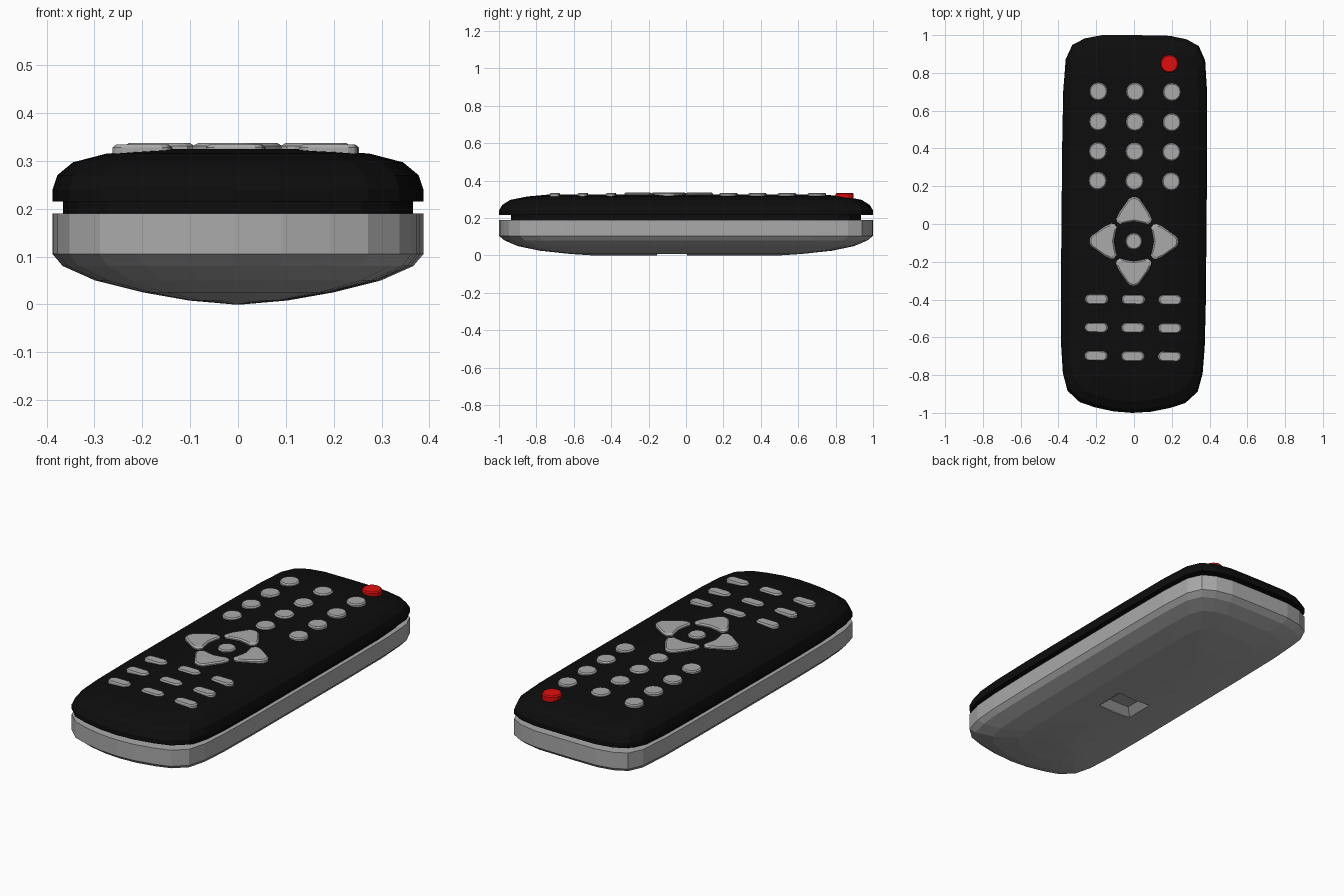
import bpy, bmesh
from math import sin, cos, pi, radians
from mathutils import Matrix

if "Cube" in bpy.data.objects:
    bpy.data.objects.remove(bpy.data.objects["Cube"])

# the whole handset is turned very slightly on its base
TURN = Matrix.Rotation(radians(-0.5), 4, 'Z')


def material(name, rgb):
    m = bpy.data.materials.new(name)
    m.use_nodes = True
    m.diffuse_color = (*rgb, 1)
    bsdf = m.node_tree.nodes["Principled BSDF"]
    bsdf.inputs["Base Color"].default_value = (*rgb, 1)
    bsdf.inputs["Roughness"].default_value = 0.6
    return m


black = material("black plastic", (0.004, 0.004, 0.004))
grey = material("grey plastic", (0.4, 0.4, 0.4))
red = material("power red", (0.75, 0.004, 0.004))


def loft(name, outline, rings, mat, centre=(0, 0)):
    """Stack scaled copies of an outline; rings hold (z, x scale, y scale)."""
    bm = bmesh.new()
    loops = [[bm.verts.new((centre[0] + x * sx, centre[1] + y * sy, z)) for x, y in outline]
             for z, sx, sy in rings]
    n = len(outline)
    for low, high in zip(loops, loops[1:]):
        for i in range(n):
            j = (i + 1) % n
            bm.faces.new((low[i], low[j], high[j], high[i]))
    bm.faces.new(loops[0][::-1])
    bm.faces.new(loops[-1])
    bmesh.ops.recalc_face_normals(bm, faces=bm.faces)
    bm.transform(TURN)
    mesh = bpy.data.meshes.new(name)
    bm.to_mesh(mesh)
    bm.free()
    mesh.materials.append(mat)
    ob = bpy.data.objects.new(name, mesh)
    bpy.context.collection.objects.link(ob)
    return ob


def mirrored(half):
    """Close a right-hand half outline (listed bottom to top) across x = 0."""
    return half + [(-x, y) for x, y in reversed(half) if x > 0]


# handset outline, lower end bowed and upper end flatter
body = mirrored([(0, -1), (0.1, -0.993), (0.2, -0.972), (0.28, -0.945), (0.345, -0.885),
                 (0.37, -0.79), (0.38, -0.65), (0.384, -0.4), (0.384, 0.4), (0.381, 0.7),
                 (0.369, 0.87), (0.335, 0.945), (0.27, 0.98), (0.18, 0.998), (0, 1)])

lower = loft("lower_shell", body,
             [(0, 0.02, 0.5), (0.008, 0.26, 0.62), (0.025, 0.51, 0.78), (0.05, 0.77, 0.9),
              (0.08, 0.945, 0.97), (0.105, 1, 1), (0.19, 1, 1)], grey)
loft("seam", body, [(0.17, 0.945, 0.935), (0.23, 0.945, 0.935)], black)
loft("upper_shell", body,
     [(0.215, 1, 1), (0.24, 1, 1), (0.27, 0.975, 0.982), (0.297, 0.89, 0.94),
      (0.315, 0.71, 0.85), (0.325, 0.4, 0.74)], black)

# tapered finger catch cut into the underside
rect = [(-0.1, -0.08), (0.1, -0.08), (0.1, 0.08), (-0.1, 0.08)]
cutter = loft("catch_cutter", rect, [(-0.02, 1, 1), (0.006, 1, 1), (0.04, 0.6, 0.55)],
              grey, (0, -0.075))
cut = lower.modifiers.new("finger_catch", 'BOOLEAN')
cut.object = cutter
cut.operation = 'DIFFERENCE'
cut.solver = 'EXACT'
bpy.context.view_layer.objects.active = lower
bpy.ops.object.modifier_apply(modifier=cut.name)
bpy.data.objects.remove(cutter)


def button(name, outline, centre, top=0.334, mat=grey):
    loft(name, outline, [(0.29, 1, 1), (top - 0.006, 1, 1), (top, 0.88, 0.88)], mat, centre)


def ring(r, n=16):
    return [(r * cos(2 * pi * i / n), r * sin(2 * pi * i / n)) for i in range(n)]


# round keys
columns = (-0.195, 0, 0.195)
disc = ring(0.048)
button("power_button", disc, (0.18, 0.85), 0.335, red)
for r, y in enumerate((0.7, 0.54, 0.383, 0.227)):
    for c, x in enumerate(columns):
        button(f"number_button_{r}_{c}", disc, (x, y))

# long rounded keys
pill = [(x + (0.036 if x > 0 else -0.036), y) for x, y in
        [(0.026 * cos(a), 0.026 * sin(a)) for a in [(i + 0.5) * pi / 6 for i in range(12)]]]
for r, y in enumerate((-0.4, -0.55, -0.7)):
    for c, x in enumerate(columns):
        button(f"function_button_{r}_{c}", pill, (x, y))

# direction pad: one arrow key turned four ways about the middle key
pad = (0, -0.092)
button("select_button", ring(0.044), pad, 0.336)
arrow = mirrored([(0, -0.06), (0.045, -0.068), (0.073, -0.075), (0.09, -0.062), (0.093, -0.045),
                  (0.08, -0.015), (0.03, 0.057), (0.015, 0.067), (0, 0.07)])
for i, side in enumerate(("up", "left", "down", "right")):
    a = i * pi / 2
    turned = [(x * cos(a) - y * sin(a), x * sin(a) + y * cos(a)) for x, y in arrow]
    button(f"{side}_arrow", turned, (pad[0] - 0.166 * sin(a), pad[1] + 0.166 * cos(a)), 0.337)
